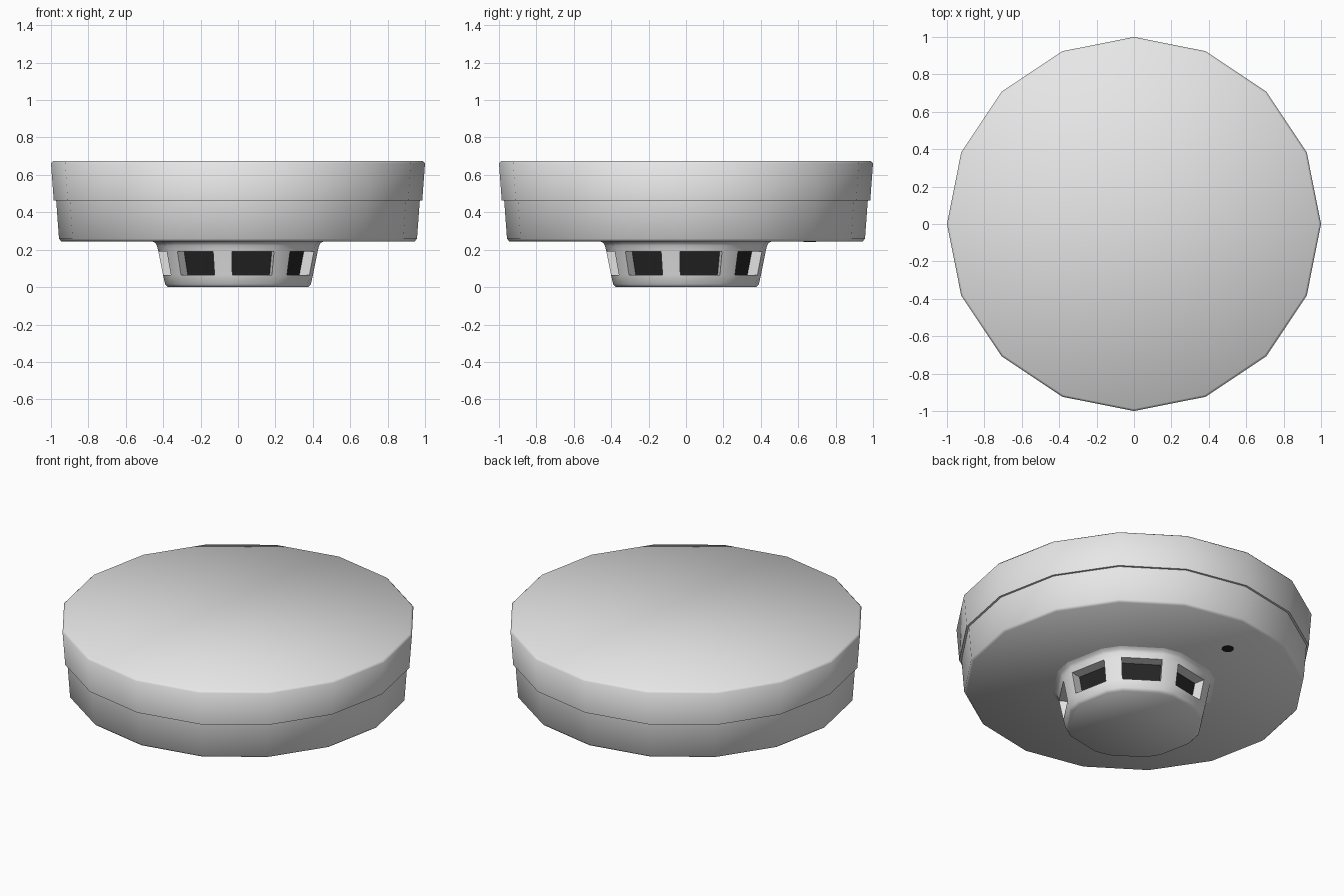
import bpy, bmesh, math
from mathutils import Vector

if "Cube" in bpy.data.objects:
    bpy.data.objects.remove(bpy.data.objects["Cube"])


def material(name, rgb):
    m = bpy.data.materials.new(name)
    m.diffuse_color = (*rgb, 1)
    m.use_nodes = True
    m.node_tree.nodes["Principled BSDF"].inputs["Base Color"].default_value = m.diffuse_color
    return m


SHELL = material("off_white_plastic", (0.8, 0.8, 0.8))
DARK = material("dark_mesh", (0.018, 0.018, 0.018))


def lathe(bm, profile, angles, cap_first=True, cap_last=True):
    """Skin rings of (radius, z) around the given angles; returns bands of faces."""
    rings = [[bm.verts.new((r * math.cos(a), r * math.sin(a), z)) for a in angles]
             for r, z in profile]
    n = len(angles)
    bands = []
    for low, high in zip(rings, rings[1:]):
        bands.append([bm.faces.new((low[i], low[(i + 1) % n], high[(i + 1) % n], high[i]))
                      for i in range(n)])
    if cap_first:
        bm.faces.new(rings[0][::-1])
    if cap_last:
        bm.faces.new(rings[-1])
    return bands


def finish(bm, name, mats, angle=60):
    bm.normal_update()
    me = bpy.data.meshes.new(name)
    bm.to_mesh(me)
    bm.free()
    for m in mats:
        me.materials.append(m)
    ob = bpy.data.objects.new(name, me)
    bpy.context.collection.objects.link(ob)
    bpy.ops.object.select_all(action='DESELECT')
    ob.select_set(True)
    bpy.context.view_layer.objects.active = ob
    bpy.ops.object.shade_smooth_by_angle(angle=math.radians(angle))
    return ob


even = [math.tau * i / 16 for i in range(16)]

# mounting base: the wider upper disc
bm = bmesh.new()
lathe(bm, [(0.985, 0.462), (1.0, 0.662), (0.988, 0.675)], even)
finish(bm, "mounting_base", [SHELL])

# cover: the lower disc with a softened bottom rim
bm = bmesh.new()
lathe(bm, [(0.945, 0.245), (0.957, 0.258), (0.972, 0.462)], even, cap_last=False)
finish(bm, "cover", [SHELL])

# sensor chamber: eight wide window sides alternating with narrow posts
uneven = []
for k in range(8):
    mid = 11.25 + 45 * k
    uneven += [math.radians(mid - 15.6), math.radians(mid + 15.6)]
bm = bmesh.new()
bands = lathe(bm, [(0.376, 0.0), (0.391, 0.016), (0.402, 0.065), (0.427, 0.19),
                   (0.435, 0.222), (0.443, 0.236), (0.462, 0.246)],
              uneven, cap_last=False)
# windows sunk straight inwards, with dark floors
for f in bands[2][::2]:
    c = f.calc_center_median()
    inward = Vector((-c.x, -c.y, 0)).normalized() * 0.065
    floor = bmesh.ops.extrude_discrete_faces(bm, faces=[f])["faces"][0]
    bmesh.ops.translate(bm, verts=floor.verts, vec=inward)
    floor.material_index = 1
finish(bm, "sensor_chamber", [SHELL, DARK], 50)

# indicator: small dark disc under the cover
bm = bmesh.new()
lathe(bm, [(0.034, 0.242), (0.034, 0.248)], even)
spot = math.radians(101.25)
bmesh.ops.translate(bm, verts=bm.verts,
                    vec=(0.675 * math.cos(spot), 0.675 * math.sin(spot), 0))
finish(bm, "indicator_light", [DARK], 30)
